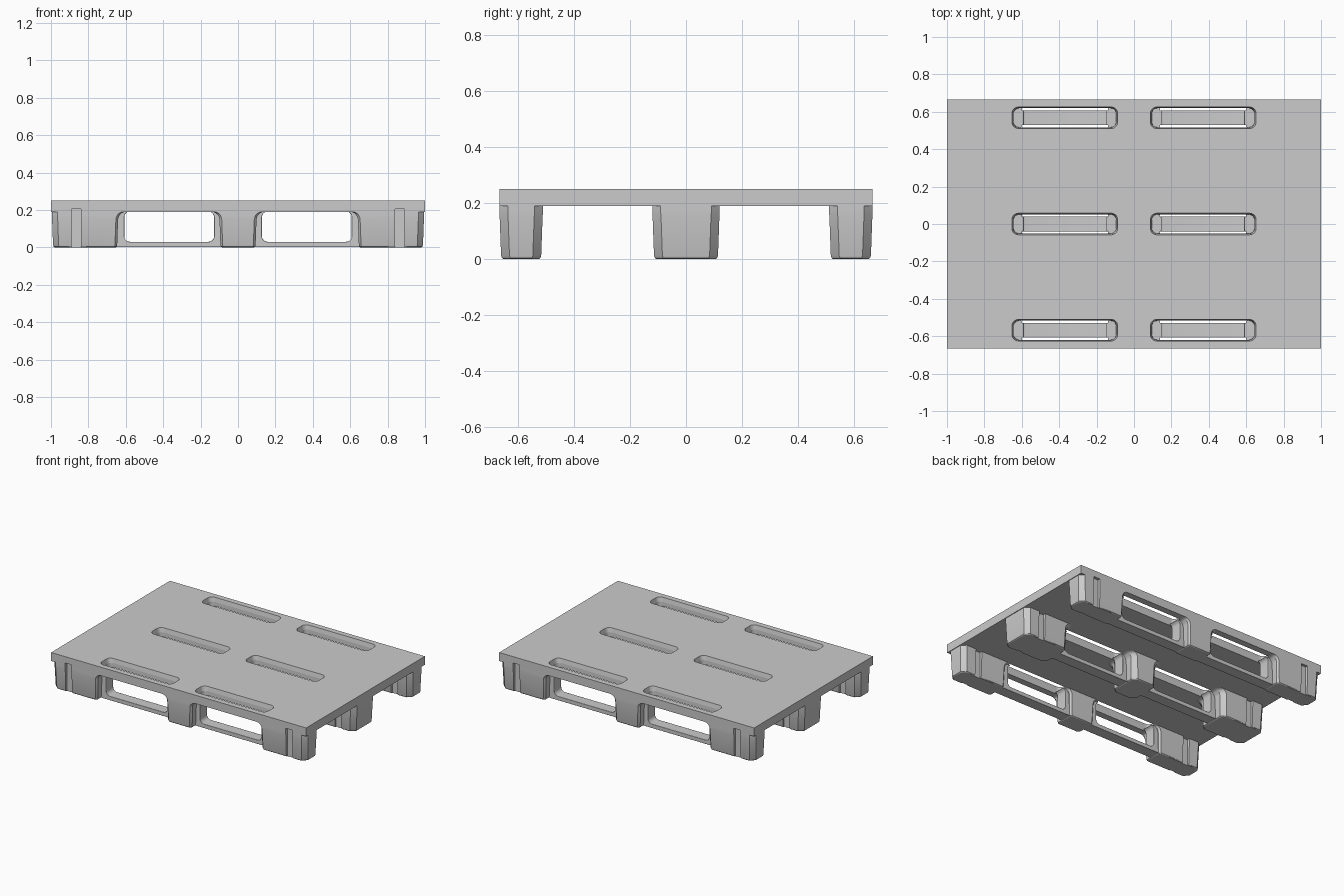
import bpy, bmesh, math

if "Cube" in bpy.data.objects:
    bpy.data.objects.remove(bpy.data.objects["Cube"])

def loft(name, rings):
    """Closed solid through a list of equal-length point rings."""
    bm = bmesh.new()
    vs = [[bm.verts.new(p) for p in r] for r in rings]
    n = len(rings[0])
    for a, b in zip(vs, vs[1:]):
        for i in range(n):
            j = (i + 1) % n
            bm.faces.new((a[i], a[j], b[j], b[i]))
    bm.faces.new(vs[0][::-1])
    bm.faces.new(vs[-1])
    bmesh.ops.recalc_face_normals(bm, faces=bm.faces)
    me = bpy.data.meshes.new(name)
    bm.to_mesh(me)
    bm.free()
    ob = bpy.data.objects.new(name, me)
    bpy.context.collection.objects.link(ob)
    return ob

def rounded(cx, cy, hx, hy, r, seg=5):
    """Rounded rectangle outline as 2D points."""
    pts = []
    for q, (sx, sy) in enumerate([(1, 1), (-1, 1), (-1, -1), (1, -1)]):
        for k in range(seg + 1):
            a = math.pi / 2 * (q + k / seg)
            pts.append((cx + sx * (hx - r) + r * math.cos(a),
                        cy + sy * (hy - r) + r * math.sin(a)))
    return pts

def box(name, x0, x1, y0, y1, z0, z1):
    base = [(x0, y0), (x1, y0), (x1, y1), (x0, y1)]
    return loft(name, [[(x, y, z) for x, y in base] for z in (z0, z1)])

def activate(ob):
    bpy.ops.object.select_all(action='DESELECT')
    ob.select_set(True)
    bpy.context.view_layer.objects.active = ob

def cut(ob, cutters):
    activate(ob)
    for c in cutters:
        m = ob.modifiers.new("cut", 'BOOLEAN')
        m.operation, m.solver, m.object = 'DIFFERENCE', 'EXACT', c
        bpy.ops.object.modifier_apply(modifier=m.name)
    for c in cutters:
        bpy.data.objects.remove(c)

def smooth(ob):
    activate(ob)
    bpy.ops.object.shade_smooth_by_angle(angle=math.radians(28))

def outline(x0, x1, y0, y1, c0, c1, z):
    """Rectangle with chamfer c0 on the x0 corners and c1 on the x1 corners."""
    return [(x0 + c0, y0, z), (x1 - c1, y0, z), (x1, y0 + c1, z), (x1, y1 - c1, z),
            (x1 - c1, y1, z), (x0 + c0, y1, z), (x0, y1 - c0, z), (x0, y0 + c0, z)]

# foot levels: height, draft inset, arch fillet spread
R = 0.04
LEVELS = [(0, .014, 0), (.004, .009, 0), (.012, .006, 0), (.15, .001, 0)]
for k in range(1, 6):
    a = math.pi / 2 * k / 5
    LEVELS.append((.15 + R * math.sin(a), 0, R * (1 - math.cos(a))))

def foot(name, x0, x1, y0, y1, c0, c1, f0, f1):
    return loft(name, [outline(x0 + i - e * f0, x1 - i + e * f1, y0 + i, y1 - i, c0, c1, z)
                       for z, i, e in LEVELS])

TOP, UNDER, HY = 0.25, 0.19, 0.665
RUNNERS = {"front": (-HY, -.51, -.568), "middle": (-.12, .12, 0), "back": (.51, HY, .568)}

def groove(s, y, depth=.02):
    x0, x1 = sorted((s * .84, s * .89))
    return box("groove_cutter", x0, x1, y - depth, y + depth, -.1, .205)

# deck with six tapered slots and edge grooves
deck = box("deck", -1, 1, -HY, HY, UNDER, TOP)
cutters = []
for _, _, yc in RUNNERS.values():
    for s in (-1, 1):
        low = rounded(s * .37, yc, .273, .05, .03)
        mid = rounded(s * .37, yc, .275, .052, .03)
        high = rounded(s * .37, yc, .283, .058, .035)
        cutters.append(loft("slot_cutter", [[(x, y, z) for x, y in r] for r, z in
                       ((low, UNDER - .05), (mid, UNDER + .03), (high, TOP), (high, TOP + .05))]))
for s in (-1, 1):
    for y in (-HY, HY):
        cutters.append(groove(s, y))
cut(deck, cutters)

for rn, (y0, y1, yc) in RUNNERS.items():
    inner = .03 if rn == "middle" else .012
    # centre foot
    smooth(foot(rn + "_centre_foot", -.10, .10, y0, y1, inner, inner, 1, 1))
    for s, side in ((-1, "left"), (1, "right")):
        # corner foot with a vertical groove on each face
        if s > 0:
            f = foot(f"{rn}_{side}_foot", .64, .995, y0, y1, inner, .03, 1, 0)
        else:
            f = foot(f"{rn}_{side}_foot", -.995, -.64, y0, y1, .03, inner, 0, 1)
        cut(f, [groove(s, y0), groove(s, y1)])
        smooth(f)
        # thin window frame joining the feet: rail below, jambs at the sides
        x0, x1 = sorted((s * .08, s * .66))
        fr = box(f"{rn}_{side}_frame", x0, x1, yc - .04, yc + .04, .002, UNDER)
        win = rounded(s * .368, .111, .24, .081, .03)
        cut(fr, [loft("window_cutter", [[(x, y, z) for x, z in win] for y in (yc - .2, yc + .2)])])
        b = fr.modifiers.new("edge_round", 'BEVEL')
        b.width, b.segments, b.limit_method = .006, 2, 'ANGLE'
        b.angle_limit = math.radians(50)
        smooth(fr)
